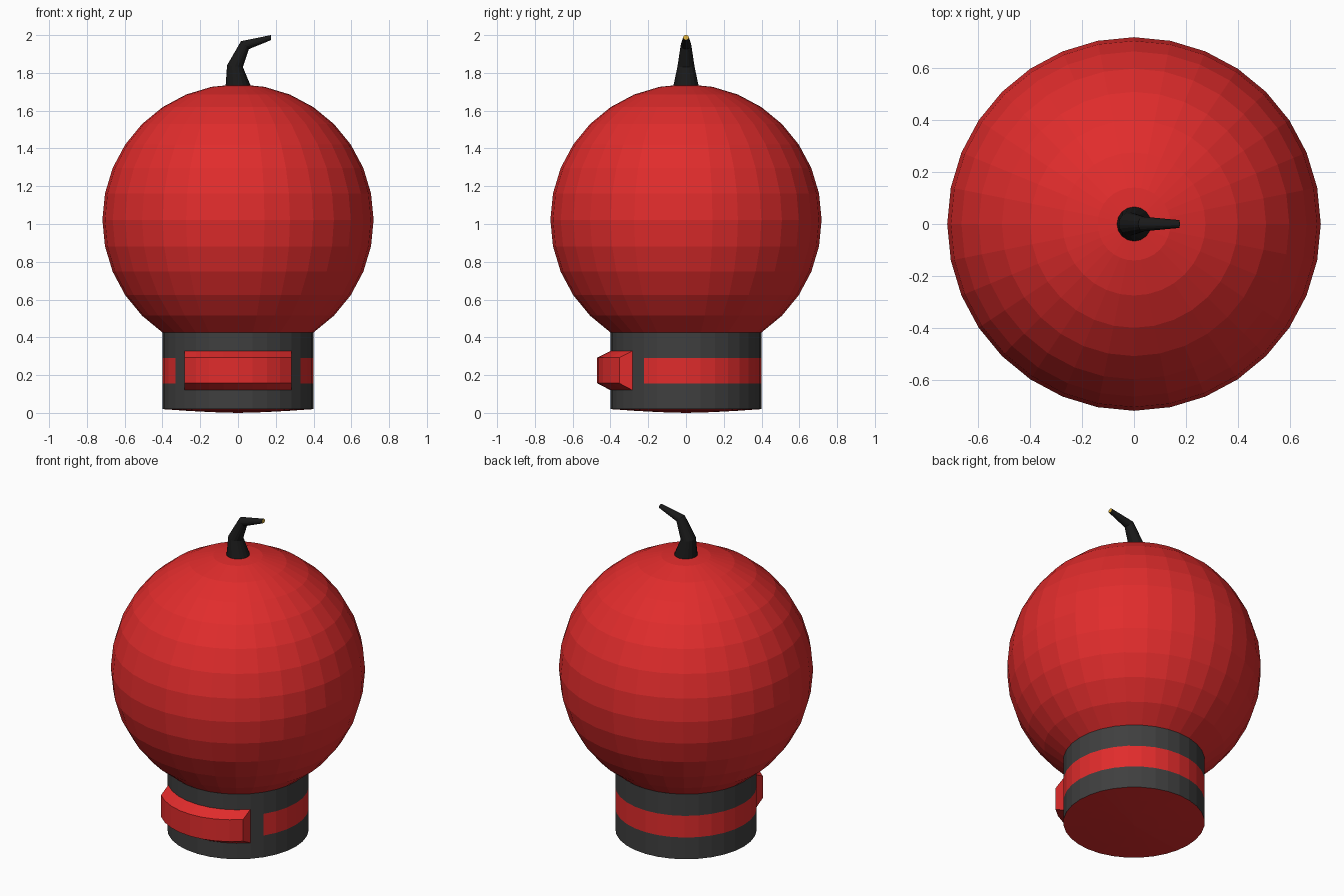
import bpy, bmesh
from math import sin, cos, pi, atan2, hypot

if "Cube" in bpy.data.objects:
    bpy.data.objects.remove(bpy.data.objects["Cube"])

N = 32
STEP = 2 * pi / N


def material(name, rgb):
    m = bpy.data.materials.new(name)
    m.diffuse_color = (*rgb, 1)
    m.use_nodes = True
    m.node_tree.nodes["Principled BSDF"].inputs["Base Color"].default_value = m.diffuse_color
    return m


RED = material("red", (0.75, 0.025, 0.025))
DARK = material("dark_grey", (0.05, 0.05, 0.05))
BLACK = material("black", (0.01, 0.01, 0.01))
YELLOW = material("yellow", (0.75, 0.45, 0.05))


def finish(name, bm, mats):
    bmesh.ops.remove_doubles(bm, verts=bm.verts, dist=1e-5)
    bmesh.ops.recalc_face_normals(bm, faces=bm.faces)
    mesh = bpy.data.meshes.new(name)
    bm.to_mesh(mesh)
    bm.free()
    for m in mats:
        mesh.materials.append(m)
    ob = bpy.data.objects.new(name, mesh)
    bpy.context.collection.objects.link(ob)
    return ob


def skin(bm, rings, closed=True):
    """Join successive rings of points with quads."""
    vs = [[bm.verts.new(p) for p in r] for r in rings]
    for a, b in zip(vs, vs[1:]):
        n = len(a)
        for i in range(n if closed else n - 1):
            j = (i + 1) % n
            bm.faces.new((a[i], a[j], b[j], b[i]))
    return vs


def circle(r, z):
    return [(r * cos(i * STEP), r * sin(i * STEP), z) for i in range(N)]


# Round body: a 16-ring sphere cut off where it meets the base
R, CZ = 0.718, 1.022
bm = bmesh.new()
rings = skin(bm, [circle(R * sin(k * STEP), CZ + R * cos(k * STEP)) for k in range(1, 14)])
top = bm.verts.new((0, 0, CZ + R))
for i in range(N):
    bm.faces.new((rings[0][i], rings[0][(i + 1) % N], top))
finish("round_body", bm, [RED])

# Base collar with a flush red band that stops short of the front buckle
bm = bmesh.new()
profile = [(0.399, 0.425), (0.399, 0.29), (0.399, 0.155), (0.399, 0.02),
           (0.27, 0.011), (0.14, 0.004)]
rings = skin(bm, [circle(r, z) for r, z in profile])
bottom = bm.verts.new((0, 0, 0))
for i in range(N):
    bm.faces.new((rings[-1][i], rings[-1][(i + 1) % N], bottom))
for f in bm.faces:
    c = f.calc_center_median()
    in_front = abs(atan2(c.x, -c.y)) < 5 * STEP
    if c.z < 0.018 or (0.155 < c.z < 0.29 and not in_front):
        f.material_index = 1
finish("base_collar", bm, [DARK, RED])

# Front buckle: a curved strip of the collar pushed forward and narrowed
bm = bmesh.new()
arc = [(0.4 * sin(k * STEP), -0.4 * cos(k * STEP)) for k in range(-4, 5)]
section = [(0, 0.328), (-0.07, 0.293), (-0.07, 0.157), (0, 0.12)]
rows = skin(bm, [[(x, y + dy, z) for x, y in arc] for dy, z in section], closed=False)
for end in (0, -1):
    bm.faces.new([row[end] for row in rows])
finish("front_buckle", bm, [RED])

# Bent fuse tapering to a yellow tip: left and right edge of each ring, half depth
fuse = [((-0.066, 1.725), (0.07, 1.725), 0.068),
        ((-0.058, 1.84), (0.026, 1.83), 0.045),
        ((0.016, 1.968), (0.058, 1.926), 0.028),
        ((0.174, 2.0), (0.176, 1.974), 0.015)]
bm = bmesh.new()
loops = []
for (lx, lz), (rx, rz), depth in fuse:
    loop = []
    for i in range(16):
        a = i * pi / 8
        t = (1 + cos(a)) / 2
        loop.append((lx + (rx - lx) * t, depth * sin(a), lz + (rz - lz) * t))
    loops.append(loop)
rings = skin(bm, loops)
bm.faces.new(rings[-1]).material_index = 1
finish("bent_fuse", bm, [BLACK, YELLOW])
